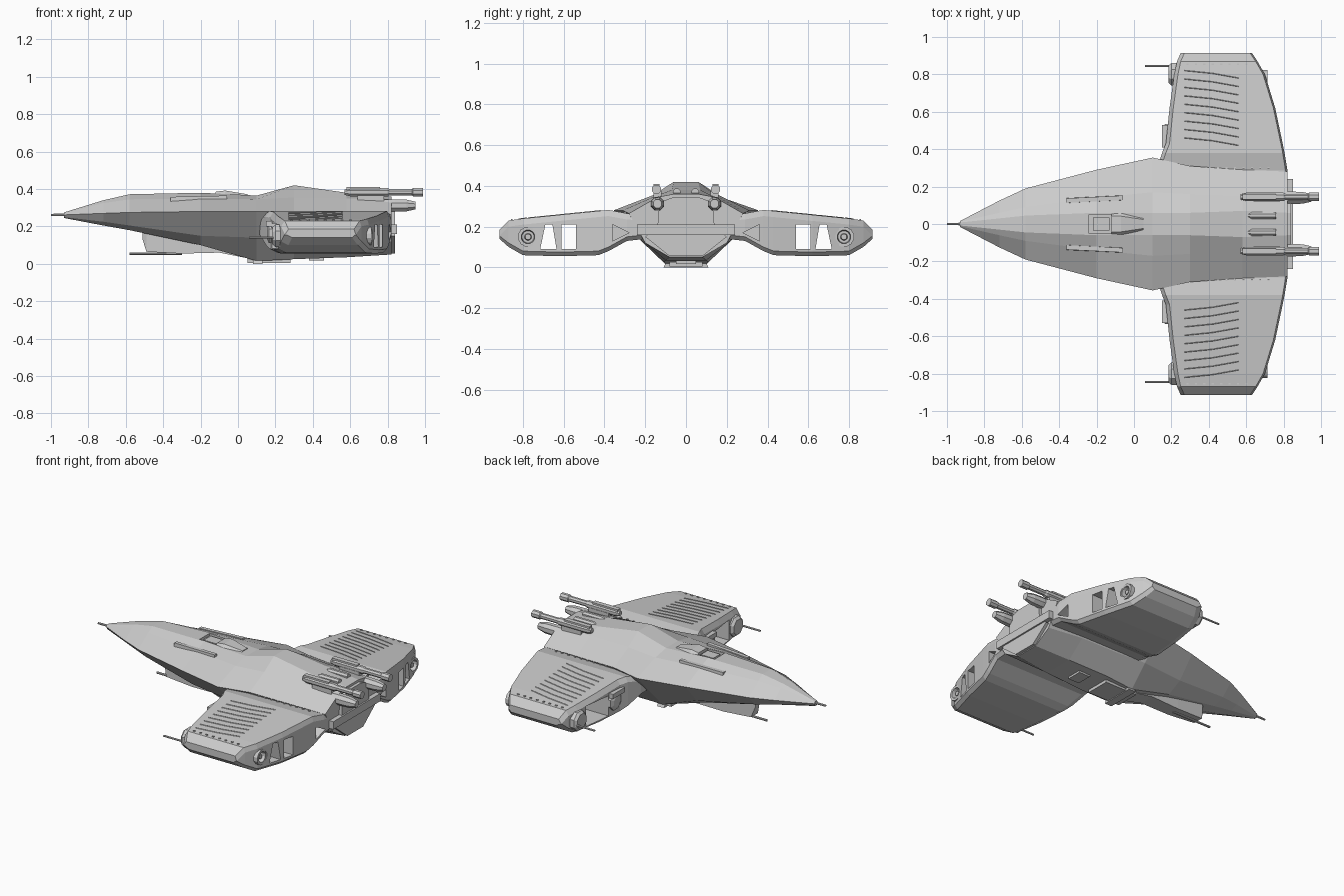
import bpy, bmesh, math
from mathutils import Vector

if "Cube" in bpy.data.objects:
    bpy.data.objects.remove(bpy.data.objects["Cube"])


def make_material(name, colour):
    mat = bpy.data.materials.new(name)
    mat.use_nodes = True
    mat.diffuse_color = colour
    mat.node_tree.nodes["Principled BSDF"].inputs["Base Color"].default_value = colour
    return mat


grey = make_material("hull grey", (0.6, 0.6, 0.6, 1))


def loft(name, rings, mirror=False):
    """Skin a list of equal rings, cap both ends, optionally mirror across y."""
    bm = bmesh.new()
    loops = [[bm.verts.new(p) for p in ring] for ring in rings]
    n = len(loops[0])
    for a, b in zip(loops, loops[1:]):
        for i in range(n):
            j = (i + 1) % n
            bm.faces.new((a[i], a[j], b[j], b[i]))
    bm.faces.new(loops[0])
    bm.faces.new(loops[-1])
    bmesh.ops.recalc_face_normals(bm, faces=bm.faces)
    mesh = bpy.data.meshes.new(name)
    bm.to_mesh(mesh)
    bm.free()
    mesh.materials.append(grey)
    obj = bpy.data.objects.new(name, mesh)
    bpy.context.collection.objects.link(obj)
    if mirror:
        obj.modifiers.new("Mirror", "MIRROR").use_axis = (False, True, False)
    return obj


def prism(name, outline, x0, x1, mirror=False):
    """Extrude a (y, z) outline along x."""
    return loft(name, [[(x, y, z) for y, z in outline] for x in (x0, x1)], mirror)


def box(name, x0, x1, y0, y1, z0, z1, mirror=False):
    return prism(name, [(y0, z0), (y1, z0), (y1, z1), (y0, z1)], x0, x1, mirror)


def tube(name, y, z, profile, mirror=True, sides=8):
    """Turn a profile of (x, radius) pairs about an axis along x."""
    angles = [2 * math.pi * (i + 0.5) / sides for i in range(sides)]
    return loft(name, [[(x, y + r * math.cos(a), z + r * math.sin(a)) for a in angles]
                       for x, r in profile], mirror)


def carve(obj, cutters):
    """Subtract cutters, bake the result and remove the cutters."""
    for i, cutter in enumerate(cutters):
        cutter.hide_render = True
        mod = obj.modifiers.new("Cut", "BOOLEAN")
        mod.operation, mod.solver, mod.object = "DIFFERENCE", "EXACT", cutter
        if "Mirror" in obj.modifiers:
            obj.modifiers.move(len(obj.modifiers) - 1, i)
    bpy.context.view_layer.update()
    baked = bpy.data.meshes.new_from_object(
        obj.evaluated_get(bpy.context.evaluated_depsgraph_get()))
    obj.modifiers.clear()
    obj.data = baked
    for cutter in cutters:
        bpy.data.objects.remove(cutter)


# Hull: roof, shoulder, chine, flank and keel points at each station
stations = [
    (-0.93, (.008, .275), (.012, .27), (.016, .262), (.012, .25), (.008, .245)),
    (-0.72, (.03, .34), (.06, .325), (.125, .27), (.08, .225), (.03, .205)),
    (-0.58, (.045, .372), (.09, .345), (.19, .275), (.12, .205), (.04, .18)),
    (-0.2, (.06, .38), (.14, .35), (.29, .28), (.18, .15), (.08, .1)),
    (0.1, (.06, .365), (.17, .345), (.355, .28), (.22, .14), (.1, .015)),
    (0.3, (.06, .42), (.16, .355), (.31, .28), (.22, .13), (.11, .025)),
    (0.58, (.07, .38), (.15, .35), (.29, .27), (.22, .13), (.1, .035)),
    (0.82, (.06, .36), (.14, .345), (.28, .265), (.2, .12), (.08, .05)),
]
hull = loft("hull", [[(x, y, z) for y, z in half] + [(x, -y, z) for y, z in reversed(half)]
                     for x, *half in stations])
carve(hull, [box("cockpit_cutter", -.24, -.09, -.05, .05, .362, .5)])
tube("nose_probe", 0, .262, [(-1, .006), (-.9, .008)], False)
box("cockpit_hatch", -.22, -.13, -.035, .035, .35, .374)
loft("cockpit_hood", [[(x, y, z) for y, z in ((-w, .36), (w, .36), (w * .6, h), (-w * .6, h))]
                      for x, w, h in ((-.12, .07, .385), (-.07, .07, .392), (.05, .04, .372))])

# Tail plate
tail = [(.06, .345), (.13, .32), (.14, .2), (.2, .15), (.08, .055)]
prism("tail_plate", tail + [(-y, z) for y, z in reversed(tail)], .8, .84)
box("tail_bumper", .81, .85, -.24, .24, .16, .21)

# Wings: front x, rear x, top z and bottom z from root to tip
spans = [
    (.20, .11, .82, .26, .14), (.29, .12, .82, .265, .13), (.38, .15, .805, .282, .08),
    (.43, .17, .795, .277, .06), (.62, .19, .755, .258, .055), (.80, .215, .70, .24, .06),
    (.87, .23, .66, .23, .1), (.915, .25, .63, .185, .14),
]
wing = loft("wing", [[(f, y, t - .03), (f + .02, y, t), (r - .01, y, t), (r, y, t - .03),
                      (r, y, b + .02), (r - .02, y, b), (f + .04, y, b), (f, y, b + .02)]
                     for y, f, r, t, b in spans], True)
carve(wing, [
    box("bay_cutter", 0, .64, .535, .73, .085, .215),
    box("inner_window_cutter", .5, 1, .54, .61, .09, .21),
    prism("outer_window_cutter", [(.635, .09), (.715, .09), (.69, .21), (.655, .21)], .5, 1),
    prism("root_vent_cutter", [(.28, .17), (.36, .13), (.36, .21)], .72, 1),
    tube("engine_cutter", .775, .15, [(.66, .042), (1, .042)], False, 12),
])

# Wing engines, gun pods and intakes
tube("engine_ring", .775, .15, [(.6, .05), (.715, .05), (.715, .034), (.68, .03), (.68, .018),
                                (.705, .014)], True, 12)
tube("tip_gun_pod", .80, .15, [(.185, .05), (.2, .065), (.32, .065)])
tube("tip_gun", .845, .14, [(.06, .006), (.25, .006)])
tube("inner_pod", .48, .165, [(.155, .035), (.165, .058), (.3, .058)])
box("inner_pod_strut", .15, .2, .41, .53, .2, .23, True)


def wing_top(y):
    """Height of the wing's upper surface."""
    for a, b in zip(spans, spans[1:]):
        if a[0] <= y <= b[0]:
            return a[3] + (b[3] - a[3]) * (y - a[0]) / (b[0] - a[0])


# Fine chevron ribs on the upper wing
for i in range(9):
    y = .46 + i * .045
    path = [(.27, y), (.42, y - .015), (.56, y - .04)]
    loft("wing_rib", [[(x, v - .004, wing_top(v) - .003), (x, v + .004, wing_top(v) - .003),
                       (x, v, wing_top(v) + .003)] for x, v in path], True)

# Rivets along wing root and wing tip
for i in range(12):
    x = .22 + i * .045
    box("root_rivet", x, x + .01, .294, .304, .262, .274, True)
for i in range(8):
    x = .28 + i * .045
    box("tip_rivet", x, x + .012, .85, .858, .228, .238, True)

# Twin tail guns with boosters below
tube("upper_tail_gun", .145, .383, [(.57, .016), (.6, .024), (.8, .024), (.81, .018),
                                    (.93, .018), (.935, .024), (.99, .024)])
tube("lower_tail_gun", .14, .312, [(.6, .03), (.84, .036), (.9, .034), (.95, .022)])
box("gun_bracket", .64, .78, .12, .16, .3, .375, True)
box("gun_rail", .58, .76, .13, .16, .395, .41, True)
for y in (-.045, .045):
    tube("roof_canister", y, .368, [(.61, .012), (.63, .02), (.76, .02)], False)

# Long roof strips beside the cockpit
loft("roof_strip", [[(x, y - .014, z - .03), (x, y + .014, z - .03), (x, y + .012, z),
                     (x, y - .012, z)] for x, y, z in ((-.36, .125, .358), (-.06, .14, .365))], True)

# Belly gun and keel fittings
loft("belly_gun_body", [[(x, y, z) for y, z in ((-w, b), (w, b), (w, .18), (-w, .18))]
                        for x, w, b in ((-.51, .02, .13), (-.49, .035, .065), (-.3, .045, .055),
                                        (-.1, .05, .06), (.05, .06, .03))])
tube("belly_gun_barrel", 0, .055, [(-.58, .007), (-.3, .007)], False)
box("keel_skid", .05, .28, -.08, .08, .005, .05)
box("keel_foot", .38, .46, -.05, .05, .018, .06)
prism("keel_pad", [(-.11, .0), (.11, .0), (.09, .04), (-.09, .04)], .08, .13)
